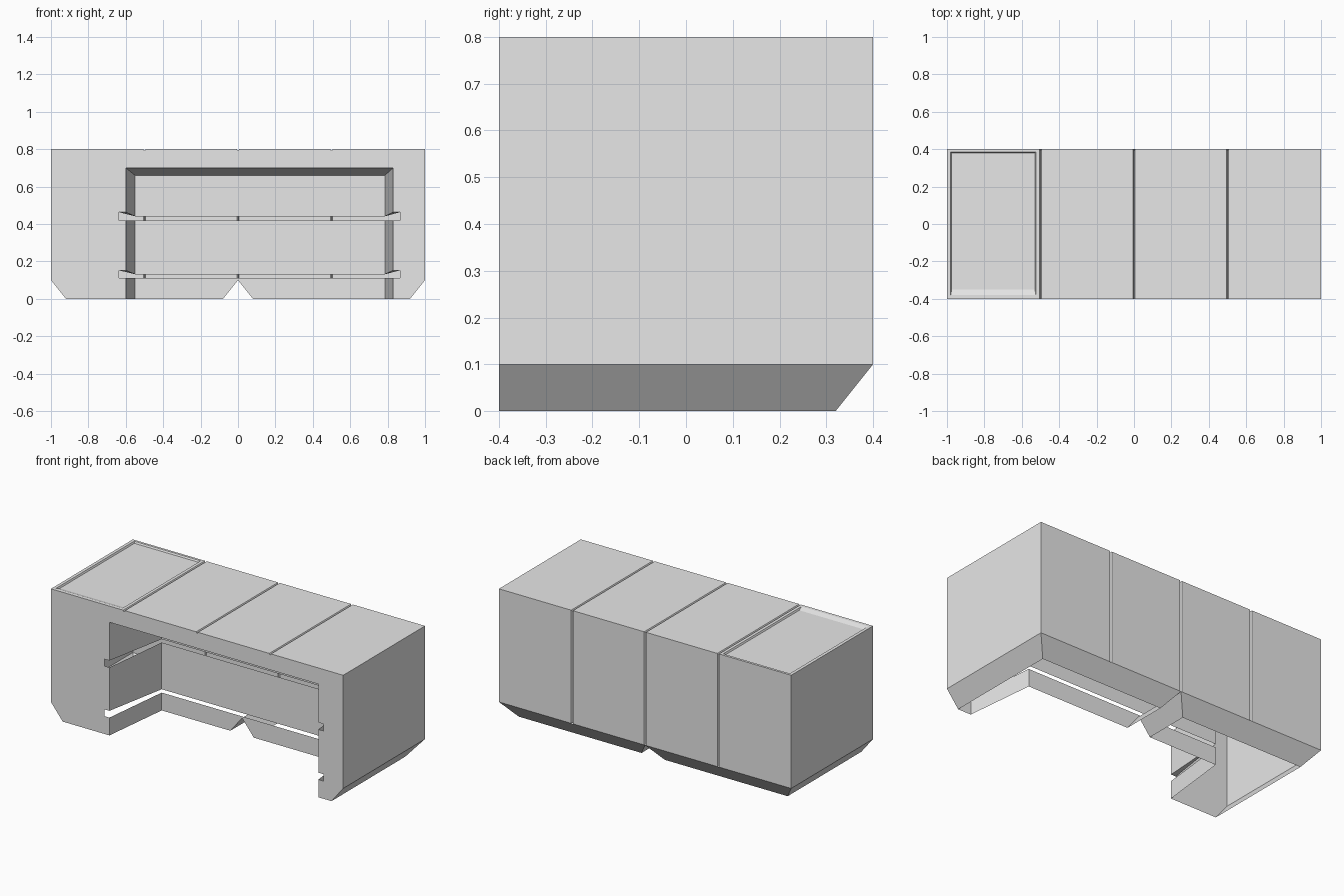
import bpy, bmesh

cube = bpy.data.objects.get("Cube")
if cube:
    bpy.data.objects.remove(cube)

grey = bpy.data.materials.new("plain_grey")
grey.use_nodes = True
colour = (0.8, 0.8, 0.8, 1)
grey.diffuse_color = colour
grey.node_tree.nodes["Principled BSDF"].inputs["Base Color"].default_value = colour


def build(name, polygons):
    """Make one flat-shaded object from a list of polygons."""
    bm = bmesh.new()
    for polygon in polygons:
        bm.faces.new([bm.verts.new(p) for p in polygon])
    bmesh.ops.remove_doubles(bm, verts=bm.verts, dist=0.0005)
    mesh = bpy.data.meshes.new(name)
    bm.to_mesh(mesh)
    bm.free()
    mesh.materials.append(grey)
    obj = bpy.data.objects.new(name, mesh)
    bpy.context.collection.objects.link(obj)
    return obj


def bridge(a, b, closed=False):
    """Quads between two rows of points."""
    n = len(a)
    return [(a[i], a[(i + 1) % n], b[(i + 1) % n], b[i])
            for i in range(n if closed else n - 1)]


def ring(x0, x1, y0, y1, z):
    return [(x0, y0, z), (x1, y0, z), (x1, y1, z), (x0, y1, z)]


L, D, H, CUT, LIP = 1.0, 0.4, 0.8, 0.1, 0.08
SEAM, DEPTH = 0.006, 0.01
BACK = 0.04                                  # depth of the recess wall

# Lengthwise stations: a small V groove at each panel seam
stations = [(-L, 0)]
for seam in (-0.5, 0, 0.5):
    stations += [(seam - SEAM, 0), (seam, DEPTH), (seam + SEAM, 0)]
stations.append((L, 0))
front_top = [(x, -D, H - d) for x, d in stations]
rear_top = [(x, D - d, H - d) for x, d in stations]
rear_low = [(x, D - d, CUT) for x, d in stations]

# Panelled top, leaving out the panel that holds the lid
build("top_panels", bridge(front_top, rear_top)[1:])
build("back_panels", bridge(rear_low, rear_top)[::1])

# Lid sunk in the end panel
rings = [ring(-L, -0.5 - SEAM, -D, D, H),
         ring(-0.98, -0.525, -0.38, 0.385, H),
         ring(-0.975, -0.53, -0.35, 0.38, H - 0.01)]
build("sunken_lid", bridge(rings[0], rings[1], True)
      + bridge(rings[1], rings[2], True) + [rings[2]])

# End walls with their sloping lower edge
for side, name in ((-1, "right_end_wall"), (1, "left_end_wall")):
    rows = [[(side * x, y0, z), (side * x, y1, z)] for x, y0, y1, z in
            ((L, -D, D, H), (L, -D, D, CUT), (L - LIP, -D, D - LIP, 0))]
    faces = bridge(rows[0], rows[1]) + bridge(rows[1], rows[2])
    build(name, [f if side < 0 else f[::-1] for f in faces])

# Sloping rear edge of each half, and the notch between the halves
skirt = []
for s in (-1, 1):
    skirt.append([(0, D, CUT), (s * L, D, CUT),
                  (s * (L - LIP), D - LIP, 0), (s * LIP, D - LIP, 0)][::s])
    skirt.append([(0, D, CUT), (s * LIP, D - LIP, 0),
                  (s * LIP, BACK, 0), (0, BACK, CUT)][::s])
build("lower_skirt", skirt)

# Wall bands between the two shelf slots: heights at the front and at the back
front_bands = [(0, 0.11), (0.152, 0.42), (0.463, 0.7)]
back_bands = [(0, 0.11), (0.131, 0.42), (0.441, 0.66)]
sides = [(-0.6, -0.55, -0.635), (0.83, 0.785, 0.865)]   # front, back, slot end


def slotted_edge(xf, slot):
    """Inner edge of the front face, rising past both slots."""
    edge = []
    for i, (lo, hi) in enumerate(front_bands):
        edge += [(xf, -D, lo), (xf, -D, hi)]
        if i < 2:
            edge += [(slot, -D, hi), (slot, -D, front_bands[i + 1][0])]
    return edge


# Front face around the recess
outline = [(-L, -D, CUT), (-L + LIP, -D, 0)]
outline += slotted_edge(sides[0][0], sides[0][2])
outline += slotted_edge(sides[1][0], sides[1][2])[::-1]
outline += [(L - LIP, -D, 0), (L, -D, CUT)] + front_top[::-1]
build("front_face", [outline])

# Tapered recess lining with open shelf slots
lining = []
for s, (xf, xb, slot) in zip((1, -1), sides):
    for i, ((f0, f1), (b0, b1)) in enumerate(zip(front_bands, back_bands)):
        lining.append([(xf, -D, f0), (xb, BACK, b0), (xb, BACK, b1), (xf, -D, f1)][::s])
        if i:                                # slanted roof of the slot
            lining.append([(slot, -D, f0), (xf, -D, f0), (xb, BACK, b0)][::s])
(lf, lb, _), (rf, rb, _) = sides
for lo, hi in back_bands:
    notch = [(-LIP, BACK, 0), (0, BACK, CUT), (LIP, BACK, 0)] if lo == 0 else []
    lining.append([(lb, BACK, lo)] + notch
                  + [(rb, BACK, lo), (rb, BACK, hi), (lb, BACK, hi)])
lining.append([(lf, -D, 0.7), (lb, BACK, 0.66), (rb, BACK, 0.66), (rf, -D, 0.7)])
build("recess_lining", lining)
